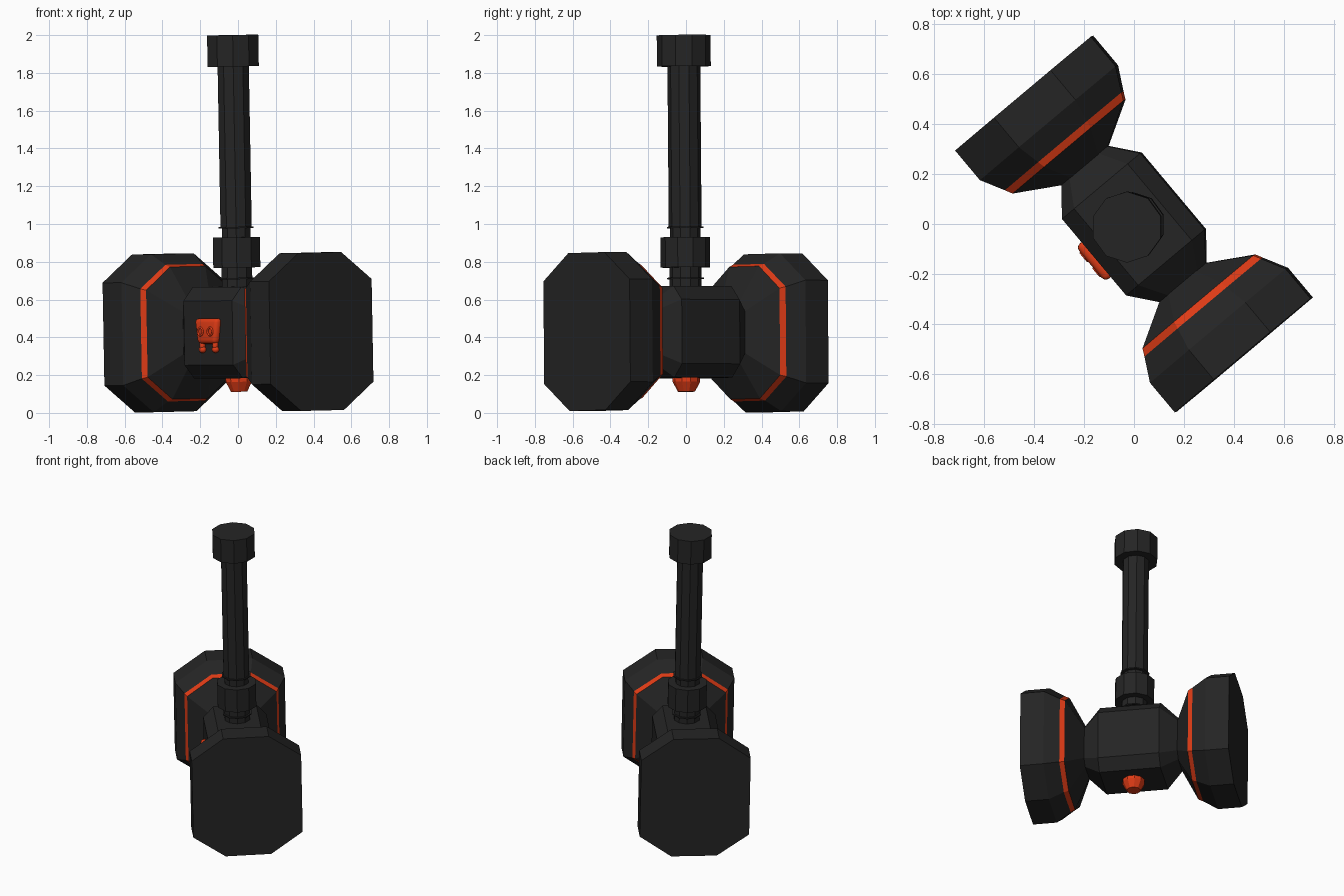
import bpy, bmesh, math
from mathutils import Matrix

if "Cube" in bpy.data.objects:
    bpy.data.objects.remove(bpy.data.objects["Cube"], do_unlink=True)


def material(name, rgb):
    m = bpy.data.materials.new(name)
    m.use_nodes = True
    m.diffuse_color = (*rgb, 1)
    m.node_tree.nodes["Principled BSDF"].inputs["Base Color"].default_value = (*rgb, 1)
    return m


DARK = material("charcoal", (0.018, 0.018, 0.018))
ORANGE = material("orange", (0.75, 0.045, 0.008))

# The whole hammer is turned about z and leans slightly
MID = 0.427
PLACE = (Matrix.Translation((0, 0, MID)) @ Matrix.Rotation(-0.018, 4, 'Y')
         @ Matrix.Rotation(0.008, 4, 'X') @ Matrix.Rotation(math.radians(-50), 4, 'Z'))


def finish(name, bm, mats, smooth=False):
    bmesh.ops.recalc_face_normals(bm, faces=bm.faces)
    me = bpy.data.meshes.new(name)
    bm.to_mesh(me)
    bm.free()
    for m in mats:
        me.materials.append(m)
    for p in me.polygons:
        p.use_smooth = smooth
    ob = bpy.data.objects.new(name, me)
    bpy.context.collection.objects.link(ob)
    ob.matrix_world = PLACE
    return ob


def loft(name, rings, mats, stripe=None):
    """Join rings of points, cap both ends, colour one band as a stripe."""
    bm = bmesh.new()
    loops = [[bm.verts.new(p) for p in ring] for ring in rings]
    n = len(loops[0])
    for i, (a, b) in enumerate(zip(loops, loops[1:])):
        for j in range(n):
            k = (j + 1) % n
            f = bm.faces.new((a[j], a[k], b[k], b[j]))
            f.material_index = 1 if i == stripe else 0
    bm.faces.new(loops[0])
    bm.faces.new(loops[-1])
    return finish(name, bm, mats)


def octagon(x, w, h, tw, sh):
    """Chamfered rectangle: half width, half height, flat top and side halves."""
    q = [(w, sh), (tw, h)]
    pts = q + [(-a, b) for a, b in q[::-1]]
    pts += [(-a, -b) for a, b in pts]
    return [(x, a, b) for a, b in pts]


def turned(name, profile, mat, sides=10):
    """Faceted turned part from (radius, z) pairs."""
    start = math.radians(140)
    rings = [[(r * math.cos(start + math.tau * i / sides),
               r * math.sin(start + math.tau * i / sides), z - MID)
              for i in range(sides)] for r, z in profile]
    return loft(name, rings, [mat])


# Central block, tapered to the necks
core = [(0.2, 0.205, 0.242, 0.14, 0.17), (0.31, 0.118, 0.15, 0.075, 0.11)]
loft("head_core", [octagon(-x, *s) for x, *s in core[::-1]]
     + [octagon(x, *s) for x, *s in core], [DARK])

# Two flared striking heads, each with an orange band
flare = [(0.3, 0.112, 0.145, 0.07, 0.105),
         (0.405, 0.29, 0.35, 0.122, 0.23),
         (0.435, 0.305, 0.362, 0.128, 0.238),
         (0.53, 0.355, 0.418, 0.148, 0.272),
         (0.685, 0.355, 0.418, 0.148, 0.272)]
for side, label in ((1, "left"), (-1, "right")):
    loft(label + "_striking_head", [octagon(side * x, *s) for x, *s in flare],
         [DARK, ORANGE], stripe=1)

# Handle, rings, collar, pommel and bottom stud
turned("handle_base", [(0.085, 0.62), (0.085, 0.8)], DARK)
turned("handle_neck", [(0.08, 0.9), (0.08, 0.99)], DARK)
turned("handle", [(0.087, 0.98), (0.087, 1.86)], DARK)
for label, z in (("lower", 0.712), ("upper", 0.982)):
    turned(label + "_ring", [(0.097, z - 0.004), (0.097, z + 0.004)], DARK)
turned("collar", [(0.131, 0.77), (0.131, 0.93)], DARK)
turned("pommel", [(0.1425, 1.835), (0.1425, 2.0)], DARK)
turned("bottom_stud", [(0.045, 0.112), (0.073, 0.165), (0.073, 0.22)], ORANGE)

# Raised ornament on the front of the core: rounded plate narrowing downward
bm = bmesh.new()
bmesh.ops.create_cube(bm, size=1, matrix=Matrix.Translation((0.012, -0.212, 0.01))
                      @ Matrix.Diagonal((0.19, 0.05, 0.135, 1)))
for v in bm.verts:
    if v.co.z < 0:
        v.co.x = 0.012 + (v.co.x - 0.012) * 0.78
plate = finish("ornament_plate", bm, [ORANGE], True)
bev = plate.modifiers.new("round", 'BEVEL')
bev.width, bev.segments = 0.022, 3

# Eye rims and two short pegs under the plate
for s in (-1, 1):
    label = "left" if s > 0 else "right"
    bpy.ops.mesh.primitive_torus_add(major_radius=0.02, minor_radius=0.006,
                                     major_segments=16, minor_segments=6)
    rim = bpy.context.object
    rim.name = label + "_eye_rim"
    rim.data.materials.append(ORANGE)
    rim.matrix_world = (PLACE @ Matrix.Translation((0.012 + s * 0.04, -0.237, 0.008))
                        @ Matrix.Rotation(math.pi / 2, 4, 'X'))
    bpy.ops.object.shade_smooth()

    bm = bmesh.new()
    for z, size in ((-0.065, (0.016, 0.018, 0.03)), (-0.088, (0.022, 0.02, 0.018))):
        bmesh.ops.create_uvsphere(bm, u_segments=12, v_segments=8, radius=1,
                                  matrix=Matrix.Translation((0.012 + s * 0.053, -0.212, z))
                                  @ Matrix.Diagonal((*size, 1)))
    finish(label + "_ornament_peg", bm, [ORANGE], True)
